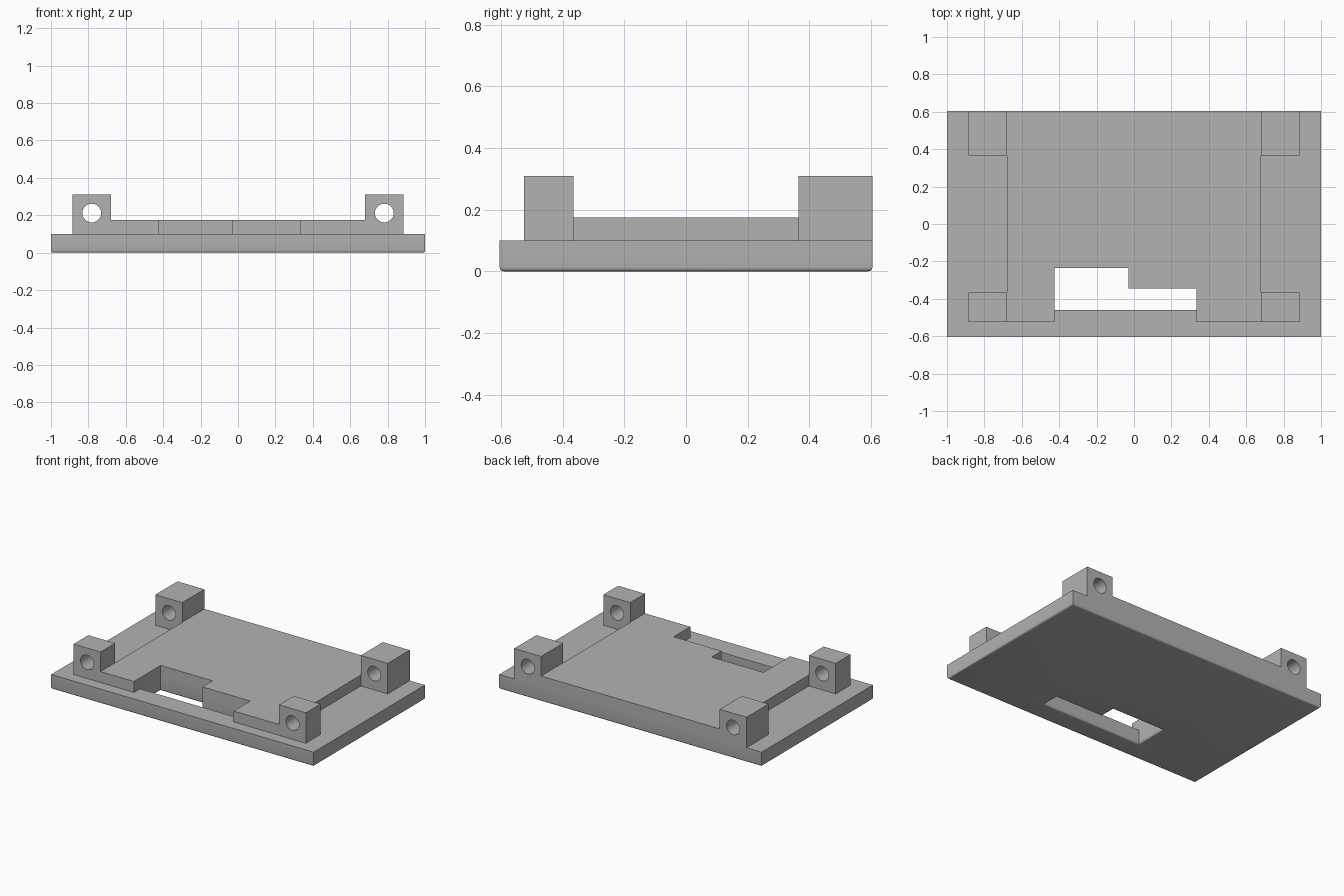
import bpy, bmesh, math
from mathutils import Matrix

cube = bpy.data.objects.get("Cube")
if cube:
    bpy.data.objects.remove(cube, do_unlink=True)

grey = bpy.data.materials.new("plain_grey")
grey.use_nodes = True
COLOUR = (0.45, 0.45, 0.45, 1)
grey.diffuse_color = COLOUR
grey.node_tree.nodes["Principled BSDF"].inputs["Base Color"].default_value = COLOUR


def rect(x0, x1, y0, y1):
    return [(x0, y0), (x1, y0), (x1, y1), (x0, y1)]


def circle(cx, cy, r, n=32):
    steps = [math.tau * i / n for i in range(n)]
    return [(cx + r * math.cos(a), cy + r * math.sin(a)) for a in steps]


def prism(name, loops, low, high, fillet=0, upright=False):
    """Fill an outline with holes, extrude it, optionally round its lower rim."""
    bm = bmesh.new()
    edges = []
    for loop in loops:
        verts = [bm.verts.new((x, y, low)) for x, y in loop]
        edges += [bm.edges.new((v, verts[i - 1])) for i, v in enumerate(verts)]
    bmesh.ops.triangle_fill(bm, use_beauty=True, edges=edges, normal=(0, 0, 1))
    rim = list(edges)
    out = bmesh.ops.extrude_face_region(bm, geom=bm.faces[:])
    top = [g for g in out["geom"] if isinstance(g, bmesh.types.BMVert)]
    bmesh.ops.translate(bm, verts=top, vec=(0, 0, high - low))
    bmesh.ops.recalc_face_normals(bm, faces=bm.faces[:])
    if fillet:
        rim = [e for e in rim if e.is_valid]
        bmesh.ops.bevel(bm, geom=rim, offset=fillet, segments=4,
                        profile=0.5, affect='EDGES')
    if upright:
        bm.transform(Matrix.Rotation(math.pi / 2, 4, 'X'))
    mesh = bpy.data.meshes.new(name)
    bm.to_mesh(mesh)
    bm.free()
    mesh.materials.append(grey)
    mesh.shade_smooth()
    mesh.set_sharp_from_angle(angle=math.radians(30))
    obj = bpy.data.objects.new(name, mesh)
    bpy.context.collection.objects.link(obj)
    return obj


# Main sizes
BACK, FRONT = 0.605, -0.525
BASE_TOP, PLATE_TOP, LUG_TOP = 0.10, 0.175, 0.31
SLOT_L, SLOT_STEP, SLOT_R = -0.425, -0.03, 0.335
SLOT_DEEP, SLOT_SHALLOW = -0.235, -0.345


def slot(front):
    """Stepped opening, from its front edge round to the back."""
    return [(SLOT_L, front), (SLOT_L, SLOT_DEEP), (SLOT_STEP, SLOT_DEEP),
            (SLOT_STEP, SLOT_SHALLOW), (SLOT_R, SLOT_SHALLOW), (SLOT_R, front)]


# Base with the stepped opening and rounded lower rim
prism("base_plate", [rect(-1, 1, -BACK, BACK), slot(-0.46)], 0, BASE_TOP, fillet=0.013)

# Raised plate, notched through its front edge
outline = ([(-0.68, FRONT)] + slot(FRONT)
           + [(0.68, FRONT), (0.68, BACK), (-0.68, BACK)])
prism("raised_plate", [outline], BASE_TOP, PLATE_TOP)

# Four drilled lugs at the corners
for side, sx in (("left", 1), ("right", -1)):
    for end, y0, y1 in (("front", FRONT, -0.365), ("back", 0.365, BACK)):
        block = rect(sx * 0.68, sx * 0.885, BASE_TOP, LUG_TOP)
        bore = circle(sx * 0.782, 0.212, 0.05)
        prism(f"{end}_{side}_lug", [block, bore], -y1, -y0, upright=True)
